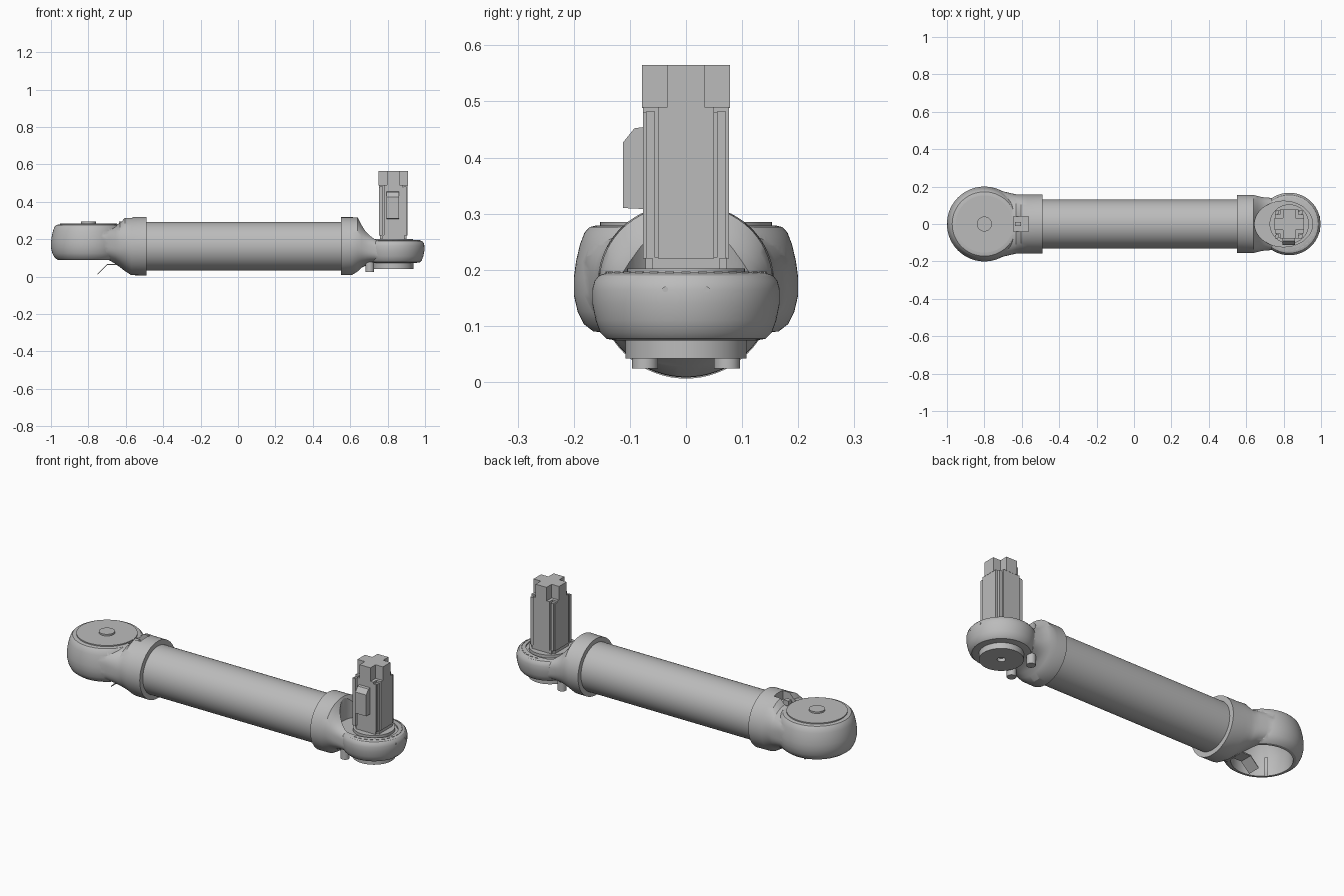
import bpy, bmesh, math
from mathutils import Matrix, Vector

if "Cube" in bpy.data.objects:
    bpy.data.objects.remove(bpy.data.objects["Cube"])

grey = bpy.data.materials.new("plain grey")
grey.use_nodes = True
grey.diffuse_color = (0.5, 0.5, 0.5, 1)
grey.node_tree.nodes["Principled BSDF"].inputs["Base Color"].default_value = (0.5, 0.5, 0.5, 1)

AXIS_Z = 0.163      # height of the tube axis
LEFT_X = -0.8       # big joint centre
RIGHT_X = 0.83      # motor joint centre


def finish(bm, name):
    bmesh.ops.recalc_face_normals(bm, faces=bm.faces)
    mesh = bpy.data.meshes.new(name)
    bm.to_mesh(mesh)
    bm.free()
    ob = bpy.data.objects.new(name, mesh)
    bpy.context.collection.objects.link(ob)
    mesh.materials.append(grey)
    return ob


def activate(ob):
    bpy.ops.object.select_all(action='DESELECT')
    ob.select_set(True)
    bpy.context.view_layer.objects.active = ob


def smooth(ob, angle=35):
    activate(ob)
    bpy.ops.object.shade_smooth_by_angle(angle=math.radians(angle))
    return ob


def skin(name, rings):
    """Closed skin through a list of equal-length rings of points."""
    bm = bmesh.new()
    rows = [[bm.verts.new(p) for p in ring] for ring in rings]
    n = len(rows[0])
    for a, b in zip(rows, rows[1:]):
        for i in range(n):
            j = (i + 1) % n
            bm.faces.new((a[i], a[j], b[j], b[i]))
    bm.faces.new(rows[0])
    bm.faces.new(rows[-1])
    return finish(bm, name)


def lathe(name, x, y, profile, n=72):
    """Solid of revolution about a vertical axis; profile is (radius, z)."""
    turns = [2 * math.pi * i / n for i in range(n)]
    return skin(name, [[(x + r * math.cos(t), y + r * math.sin(t), z) for t in turns]
                       for r, z in profile])


def disc(name, x, y, r, z0, z1, n=64):
    return smooth(lathe(name, x, y, [(r, z0), (r, z1)], n))


def rod(name, x0, x1, r, y=0, z=AXIS_Z, n=72):
    turns = [2 * math.pi * i / n for i in range(n)]
    return smooth(skin(name, [[(x, y + r * math.cos(t), z + r * math.sin(t)) for t in turns]
                              for x in (x0, x1)]))


def loft(name, sections, n=72):
    """Superellipse sections along x: (x, half width, low z, high z, power)."""
    rings = []
    for x, w, lo, hi, p in sections:
        ring = []
        for i in range(n):
            t = 2 * math.pi * i / n
            c, s = math.cos(t), math.sin(t)
            ring.append((x, w * math.copysign(abs(c) ** (2 / p), c),
                         (lo + hi) / 2 + (hi - lo) / 2 * math.copysign(abs(s) ** (2 / p), s)))
        rings.append(ring)
    return skin(name, rings)


def box(name, lo, hi):
    return skin(name, [[(lo[0], lo[1], z), (hi[0], lo[1], z), (hi[0], hi[1], z), (lo[0], hi[1], z)]
                       for z in (lo[2], hi[2])])


def combine(ob, other, operation):
    mod = ob.modifiers.new(operation, 'BOOLEAN')
    mod.object, mod.operation, mod.solver = other, operation, 'EXACT'
    activate(ob)
    bpy.ops.object.modifier_apply(modifier=mod.name)
    bpy.data.objects.remove(other)


def notched_column(name, half, notch, z0, z1):
    """Square column with its four corners cut out."""
    quarter = [Vector((half, -notch)), Vector((half, notch)), Vector((notch, notch))]
    pts = [Matrix.Rotation(k * math.pi / 2, 2) @ p for k in range(4) for p in quarter]
    return skin(name, [[(RIGHT_X + p.x, p.y, z) for p in pts] for z in (z0, z1)])


# Central tube
rod("arm_tube", -0.52, 0.58, 0.13)

# Big joint: rounded housing, neck and collar, hollow underneath
big = lathe("big_joint_housing", LEFT_X, 0, [
    (0.145, 0.088), (0.165, 0.09), (0.182, 0.103), (0.193, 0.125), (0.2, 0.155), (0.2, 0.185),
    (0.196, 0.215), (0.189, 0.245), (0.181, 0.266), (0.172, 0.276), (0.16, 0.279)])
neck = loft("neck", [
    (-0.79, 0.18, 0.095, 0.275, 3.5), (-0.72, 0.181, 0.086, 0.277, 3.2),
    (-0.69, 0.172, 0.081, 0.278, 3), (-0.655, 0.164, 0.067, 0.28, 2.7),
    (-0.63, 0.158, 0.05, 0.287, 2.4), (-0.605, 0.157, 0.03, 0.318, 2.1),
    (-0.57, 0.157, 0.008, 0.32, 2), (-0.49, 0.157, 0.006, 0.32, 2)])
combine(big, neck, 'UNION')
combine(big, lathe("cavity", LEFT_X, 0, [(0.15, 0), (0.15, 0.19), (0.12, 0.25)]), 'DIFFERENCE')
combine(big, box("slot", (-0.645, -0.04, 0.268), (-0.565, 0.04, 0.4)), 'DIFFERENCE')
smooth(big, 30)
disc("big_joint_cover", LEFT_X, 0, 0.153, 0.26, 0.285)
disc("cover_hub", LEFT_X, 0, 0.04, 0.28, 0.294)
box("slot_tongue", (-0.635, -0.012, 0.26), (-0.605, 0.012, 0.295))

# Bent bracket under the big joint
path = [(-0.6, 0.062), (-0.7, 0.062), (-0.75, 0.012)]
skin("cable_bracket", [[(x, -0.035, z), (x, 0.035, z), (x, 0.035, z + 0.006), (x, -0.035, z + 0.006)]
                       for x, z in path])

# Motor joint: rounded housing, neck and collar, scooped for the motor
small = lathe("motor_joint_housing", RIGHT_X, 0, [
    (0.125, 0.074), (0.142, 0.077), (0.153, 0.088), (0.161, 0.11), (0.167, 0.14),
    (0.167, 0.165), (0.163, 0.18), (0.155, 0.19), (0.14, 0.195)])
neck = loft("neck", [
    (0.55, 0.156, 0.008, 0.318, 2), (0.61, 0.156, 0.009, 0.318, 2),
    (0.64, 0.155, 0.028, 0.316, 2.1), (0.66, 0.15, 0.048, 0.281, 2.3),
    (0.68, 0.145, 0.058, 0.254, 2.5), (0.7, 0.142, 0.066, 0.235, 2.7),
    (0.73, 0.14, 0.073, 0.214, 3), (0.77, 0.14, 0.077, 0.197, 3.5), (0.82, 0.14, 0.08, 0.19, 4)])
combine(small, neck, 'UNION')
scoop = lathe("scoop", 0, 0, [(0.122, 0.186), (0.122, 0.4)])
scoop.data.transform(Matrix.Translation((0.8, 0, 0)) @ Matrix.Diagonal((1.27, 1, 1, 1)))
combine(small, scoop, 'DIFFERENCE')
smooth(small, 30)

# Output flange and knobs below the motor joint
flange = lathe("output_flange", RIGHT_X, 0, [(0.108, 0.042), (0.108, 0.085)])
combine(flange, lathe("bore", RIGHT_X, 0, [(0.02, 0), (0.02, 0.06)], 32), 'DIFFERENCE')
smooth(flange)
for side, y in (("left", 0.073), ("right", -0.073)):
    disc(side + "_knob", 0.705, y, 0.023, 0.024, 0.12, 32)

# Row of small marks around the rim, and two screws on its end
for k in range(17):
    mark = box("rim_mark", (0.139, -0.008, 0.19), (0.143, 0.008, 0.197))
    mark.data.transform(Matrix.Translation((RIGHT_X, 0, 0))
                        @ Matrix.Rotation(math.radians(-96 + 12 * k), 4, 'Z'))
for y in (-0.037, 0.037):
    rod("end_screw", 0.97, 0.994, 0.005, y, 0.165, 16)

# Motor standing on the joint
disc("motor_flange", RIGHT_X, 0, 0.105, 0.18, 0.202)
notched_column("motor_foot", 0.072, 0.06, 0.2, 0.222)
notched_column("motor_body", 0.077, 0.05, 0.22, 0.49)
notched_column("motor_cap", 0.078, 0.033, 0.488, 0.565)
for sx in (-1, 1):
    for sy in (-1, 1):
        x, y = RIGHT_X + sx * 0.063, sy * 0.063
        box("corner_rail", (x - 0.008, y - 0.008, 0.22), (x + 0.008, y + 0.008, 0.482))
        box("rail_web", (x - 0.014, y - 0.014, 0.22), (x + 0.004, y + 0.004, 0.48))

# Connector box on the front of the motor, with a sloped top
outline = [(-0.07, 0.308), (-0.112, 0.31), (-0.112, 0.427), (-0.092, 0.452), (-0.07, 0.455)]
skin("connector_box", [[(x, y, z) for y, z in outline] for x in (0.795, 0.861)])
